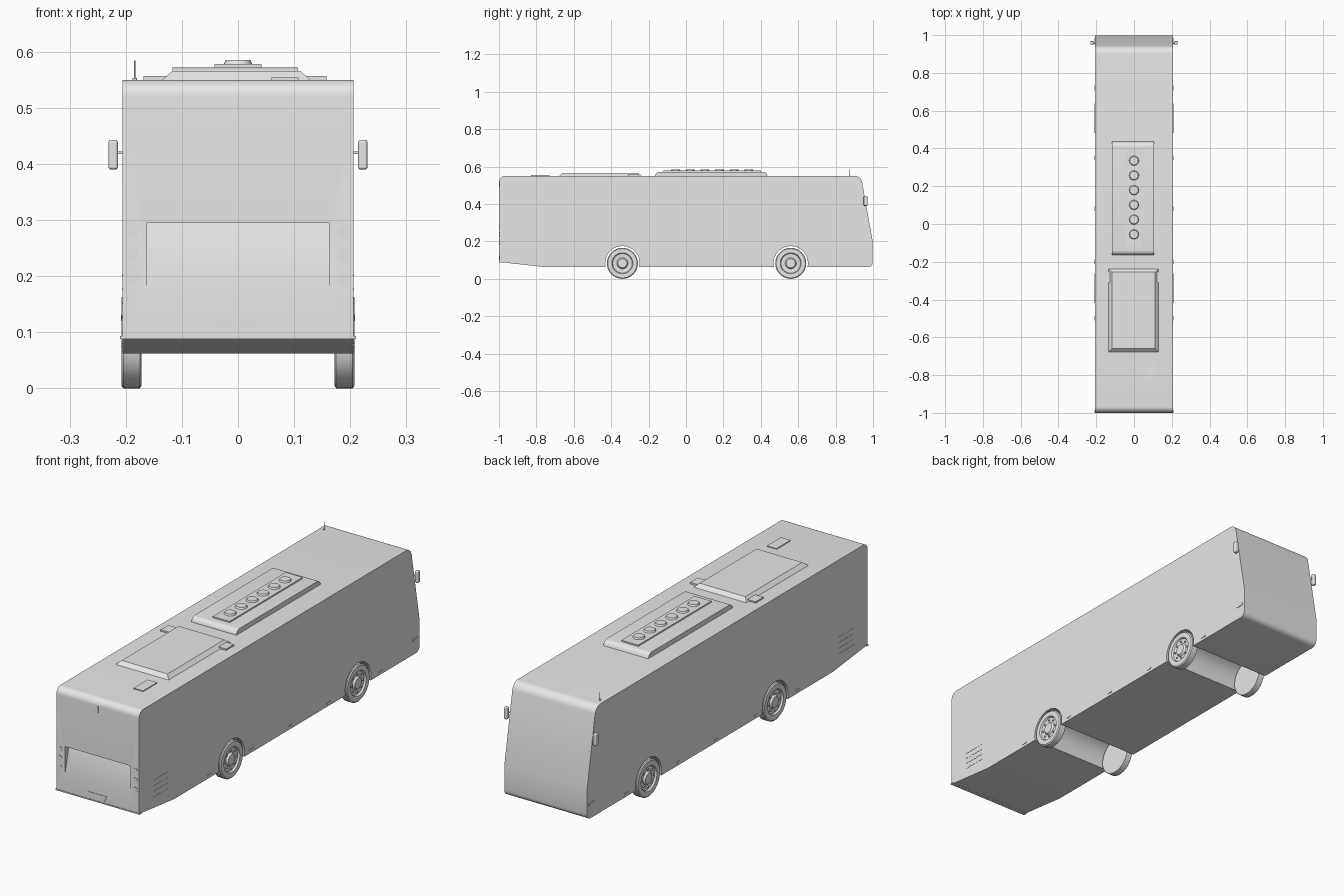
import bpy, bmesh, math
from mathutils import Vector, Matrix

cube = bpy.data.objects.get("Cube")
if cube:
    bpy.data.objects.remove(cube, do_unlink=True)

grey = bpy.data.materials.new("light_grey")
grey.use_nodes = True
COLOUR = (0.8, 0.8, 0.8, 1)
grey.diffuse_color = COLOUR
grey.node_tree.nodes["Principled BSDF"].inputs["Base Color"].default_value = COLOUR

HALF = 0.206      # half width of the body
ROOF = 0.55
AXLES = (-0.34, 0.56)
RADIUS = 0.083    # wheel radius


def finish(name, bm, smooth=True):
    bmesh.ops.recalc_face_normals(bm, faces=bm.faces)
    mesh = bpy.data.meshes.new(name)
    bm.to_mesh(mesh)
    bm.free()
    mesh.materials.append(grey)
    obj = bpy.data.objects.new(name, mesh)
    bpy.context.collection.objects.link(obj)
    if smooth:
        shade(obj)
    return obj


def shade(obj):
    bpy.ops.object.select_all(action='DESELECT')
    obj.select_set(True)
    bpy.context.view_layer.objects.active = obj
    bpy.ops.object.shade_smooth_by_angle(angle=math.radians(30))


def prism(name, points, start, end, smooth=True):
    """Closed outline in y-z, extruded along x."""
    bm = bmesh.new()
    face = bm.faces.new([bm.verts.new((start, y, z)) for y, z in points])
    ext = bmesh.ops.extrude_face_region(bm, geom=[face])
    moved = [v for v in ext["geom"] if isinstance(v, bmesh.types.BMVert)]
    bmesh.ops.translate(bm, verts=moved, vec=(end - start, 0, 0))
    return finish(name, bm, smooth)


def box(name, x, y, z, taper=(0, 0)):
    """Box from (min, max) ranges; the top is drawn in by the taper."""
    bm = bmesh.new()
    bmesh.ops.create_cube(bm, size=1)
    for v in bm.verts:
        top = v.co.z > 0
        sx, sy = math.copysign(1, v.co.x), math.copysign(1, v.co.y)
        v.co.x = (x[1] if sx > 0 else x[0]) - top * sx * taper[0]
        v.co.y = (y[1] if sy > 0 else y[0]) - top * sy * taper[1]
        v.co.z = z[1] if top else z[0]
    return finish(name, bm, False)


def disc(name, centre, radius, depth, axis, top=None):
    bm = bmesh.new()
    bmesh.ops.create_cone(bm, cap_ends=True, segments=24, radius1=radius,
                          radius2=top or radius, depth=depth)
    turn = Vector((0, 0, 1)).rotation_difference(Vector(axis)).to_matrix().to_4x4()
    bm.transform(Matrix.Translation(centre) @ turn)
    return finish(name, bm)


def arc(cy, cz, r, a0, a1, n):
    return [(cy + r * math.cos(math.radians(a0 + (a1 - a0) * i / n)),
             cz + r * math.sin(math.radians(a0 + (a1 - a0) * i / n)))
            for i in range(n + 1)]


# Body shell: side outline with wheel arches and rounded roof ends
FLOOR = 0.062
outline = [(-0.998, 0.09), (-0.75, FLOOR)]
for axle in AXLES:
    r = RADIUS + 0.009
    dip = math.degrees(math.asin((RADIUS - FLOOR) / r))
    outline += arc(axle, RADIUS, r, 180 + dip, -dip, 20)
outline += arc(0.973, FLOOR + 0.025, 0.025, -90, 0, 5)
outline += [(0.998, 0.2)]
outline += arc(0.902, ROOF - 0.04, 0.04, 10, 90, 8)
outline += arc(-0.968, ROOF - 0.03, 0.03, 90, 180, 8)
body = prism("body", outline, -HALF, HALF, False)

# Sloping rear panel recess
cutter = prism("panel_cutter", [(-1.05, 0.172), (-0.998, 0.172), (-0.968, 0.295),
                                (-1.05, 0.295)], -0.163, 0.163, False)
cut = body.modifiers.new("recess", 'BOOLEAN')
cut.object = cutter
cut.solver = 'EXACT'
bpy.context.view_layer.objects.active = body
bpy.ops.object.modifier_apply(modifier=cut.name)
bpy.data.objects.remove(cutter, do_unlink=True)
shade(body)

# Rear lamps
for side in (-1, 1):
    for z in (0.195, 0.238, 0.28):
        disc("rear_lamp", (side * 0.188, -0.998, z), 0.011, 0.004, (0, 1, 0))

# Rear plate holder, trapezoid
holder = box("plate_holder", (-0.038, 0.036), (-1, -0.99), (0.1, 0.125), (-0.01, 0))
box("rear_bumper_strip", (-0.21, 0.21), (-1, -0.985), (0.088, 0.093))
box("rear_handle", (-0.003, 0.003), (-1, -0.99), (0.49, 0.52))

# Front air conditioner with rounded ends
unit = [(-0.165, ROOF - 0.005)]
unit += arc(-0.14, ROOF - 0.003, 0.025, 170, 90, 6)
unit += arc(0.41, ROOF - 0.003, 0.025, 90, 10, 6)
unit += [(0.44, ROOF - 0.005)]
prism("front_roof_unit", unit, -0.117, 0.107)
box("fan_strip", (-0.042, 0.042), (-0.12, 0.4), (0.57, 0.578))
for i in range(6):
    disc("roof_fan", (0, -0.055 + i * 0.078, 0.58), 0.027, 0.01, (0, 0, 1), 0.022)

# Rear air conditioner, brackets and hatch
box("rear_roof_unit", (-0.137, 0.131), (-0.68, -0.235), (0.548, 0.566), (0.02, 0.02))
box("roof_bracket_right", (-0.168, -0.122), (-0.31, -0.255), (0.548, 0.557))
box("roof_bracket_left", (0.115, 0.158), (-0.31, -0.255), (0.548, 0.557))
box("roof_hatch", (0.06, 0.108), (-0.83, -0.73), (0.548, 0.554))

# Antenna
disc("antenna_base", (-0.184, 0.875, ROOF), 0.004, 0.006, (0, 0, 1))
disc("antenna", (-0.184, 0.875, 0.567), 0.0012, 0.034, (0, 0, 1))


# Wheels: lathed tyre and dished hub
def wheel(name, side, axle):
    section = [(0.172, 0.001), (0.172, 0.078), (0.175, RADIUS), (0.204, RADIUS),
               (0.208, 0.078), (0.208, 0.056), (0.2, 0.052), (0.198, 0.03),
               (0.207, 0.024), (0.207, 0.001)]
    bm = bmesh.new()
    n = 40
    rings = []
    for x, r in section:
        rings.append([bm.verts.new((side * x,
                                    axle + r * math.sin(math.tau * k / n),
                                    RADIUS - r * math.cos(math.tau * k / n)))
                      for k in range(n)])
    for a, b in zip(rings, rings[1:]):
        for k in range(n):
            j = (k + 1) % n
            bm.faces.new((a[k], a[j], b[j], b[k]))
    bm.faces.new(rings[0])
    bm.faces.new(rings[-1])
    finish(name, bm)
    for k in range(8):
        a = math.tau * k / 8
        disc("wheel_nut", (side * 0.2, axle + 0.04 * math.cos(a),
                           RADIUS + 0.04 * math.sin(a)), 0.004, 0.008, (1, 0, 0))


for side in (-1, 1):
    for axle in AXLES:
        wheel("wheel", side, axle)

    # Door mirrors
    arm = sorted((side * 0.2, side * 0.218))
    box("mirror_arm", arm, (0.953, 0.958), (0.418, 0.422))
    mirror = box("mirror", sorted((side * 0.214, side * 0.231)),
                 (0.95, 0.97), (0.39, 0.443))
    bevel = mirror.modifiers.new("round", 'BEVEL')
    bevel.width = 0.005
    bevel.segments = 3

    # Side markers and rear vent slats
    skin = sorted((side * 0.2, side * 0.2085))
    for y in (-0.5, -0.2, 0.08, 0.35, 0.72):
        box("side_marker", skin, (y - 0.012, y + 0.012), (0.074, 0.08))
    for z in (0.125, 0.15, 0.175, 0.2):
        box("vent_slat", sorted((side * 0.2, side * 0.207)),
            (-0.9, -0.79), (z, z + 0.003))
    box("front_corner_lamp", skin, (0.95, 0.985), (0.12, 0.132))
